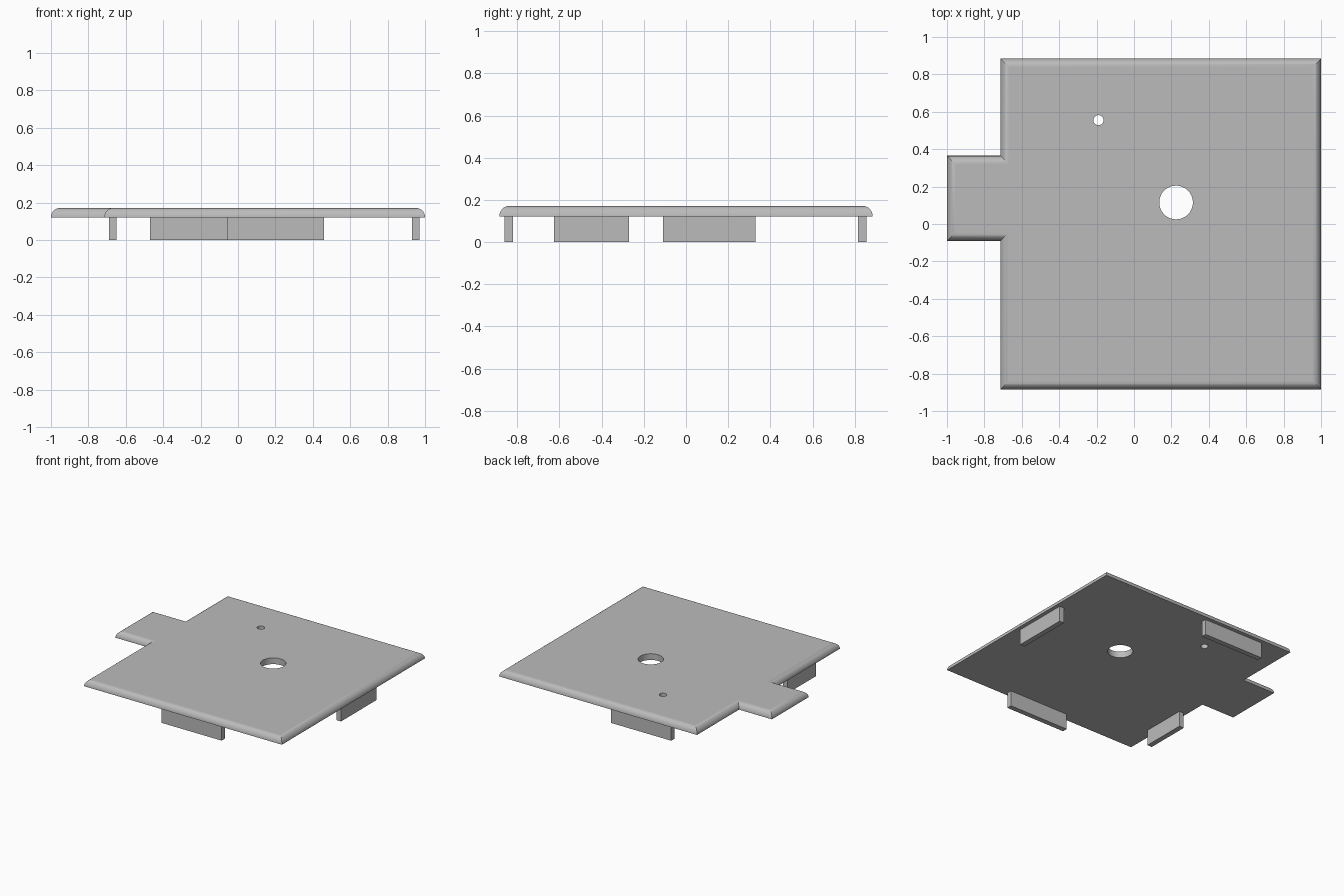
import bpy, bmesh, math

cube = bpy.data.objects.get("Cube")
if cube:
    bpy.data.objects.remove(cube, do_unlink=True)

grey = bpy.data.materials.new("plain grey")
grey.use_nodes = True
colour = (0.5, 0.5, 0.5, 1)
grey.diffuse_color = colour
grey.node_tree.nodes["Principled BSDF"].inputs["Base Color"].default_value = colour

BASE, TOP, ROUND = 0.122, 0.171, 0.045


def new_object(name, bm):
    bmesh.ops.recalc_face_normals(bm, faces=bm.faces)
    mesh = bpy.data.meshes.new(name)
    bm.to_mesh(mesh)
    bm.free()
    mesh.materials.append(grey)
    obj = bpy.data.objects.new(name, mesh)
    bpy.context.collection.objects.link(obj)
    return obj


def box(name, x0, x1, y0, y1, z0, z1):
    bm = bmesh.new()
    bmesh.ops.create_cube(bm, size=1)
    for v in bm.verts:
        v.co.x = x1 if v.co.x > 0 else x0
        v.co.y = y1 if v.co.y > 0 else y0
        v.co.z = z1 if v.co.z > 0 else z0
    return new_object(name, bm)


def inset_outline(d):
    """Plate outline with side tongue, moved inward by d with mitred corners."""
    left, right, front, back = -0.715 + d, 1 - d, -0.885 + d, 0.885 - d
    tip, t0, t1 = -1 + d, -0.09 + d, 0.365 - d
    return [(left, front), (right, front), (right, back), (left, back),
            (left, t1), (tip, t1), (tip, t0), (left, t0)]


# Cover plate: stacked outlines following a quarter-round edge
bm = bmesh.new()
steps = 10
rings = []
for i in range(steps + 1):
    a = math.pi / 2 * i / steps
    z = BASE + (TOP - BASE) * math.sin(a)
    d = ROUND * (1 - math.cos(a))
    rings.append([bm.verts.new((x, y, z)) for x, y in inset_outline(d)])
for low, high in zip(rings, rings[1:]):
    for k in range(len(low)):
        n = (k + 1) % len(low)
        bm.faces.new((low[k], low[n], high[n], high[k]))
bm.faces.new(rings[0][::-1])
bm.faces.new(rings[-1])
plate = new_object("cover_plate", bm)

# Round holes through the plate
for name, x, y, r in (("large_hole", 0.225, 0.115, 0.09), ("small_hole", -0.19, 0.555, 0.027)):
    bm = bmesh.new()
    bmesh.ops.create_cone(bm, cap_ends=True, segments=64, radius1=r, radius2=r, depth=0.4)
    cutter = new_object(name, bm)
    cutter.location = (x, y, TOP)
    cutter.hide_render = True
    bpy.context.view_layer.objects.active = plate
    cut = plate.modifiers.new(name, "BOOLEAN")
    cut.operation = "DIFFERENCE"
    cut.solver = "EXACT"
    cut.object = cutter
    bpy.ops.object.modifier_apply(modifier=cut.name)
    bpy.data.objects.remove(cutter, do_unlink=True)

# Smooth edge and hole walls, flat top and underside
bpy.ops.object.select_all(action="DESELECT")
plate.select_set(True)
bpy.context.view_layer.objects.active = plate
bpy.ops.object.shade_smooth_by_angle(angle=math.radians(30))
for f in plate.data.polygons:
    if abs(f.normal.z) > 0.999:
        f.use_smooth = False

# Locating ribs under the plate
box("front_rib", -0.06, 0.46, -0.86, -0.82, 0, BASE)
box("back_rib", -0.47, 0.05, 0.815, 0.855, 0, BASE)
box("left_rib", 0.93, 0.97, -0.11, 0.33, 0, BASE)
box("right_rib", -0.69, -0.65, -0.625, -0.27, 0, BASE)
